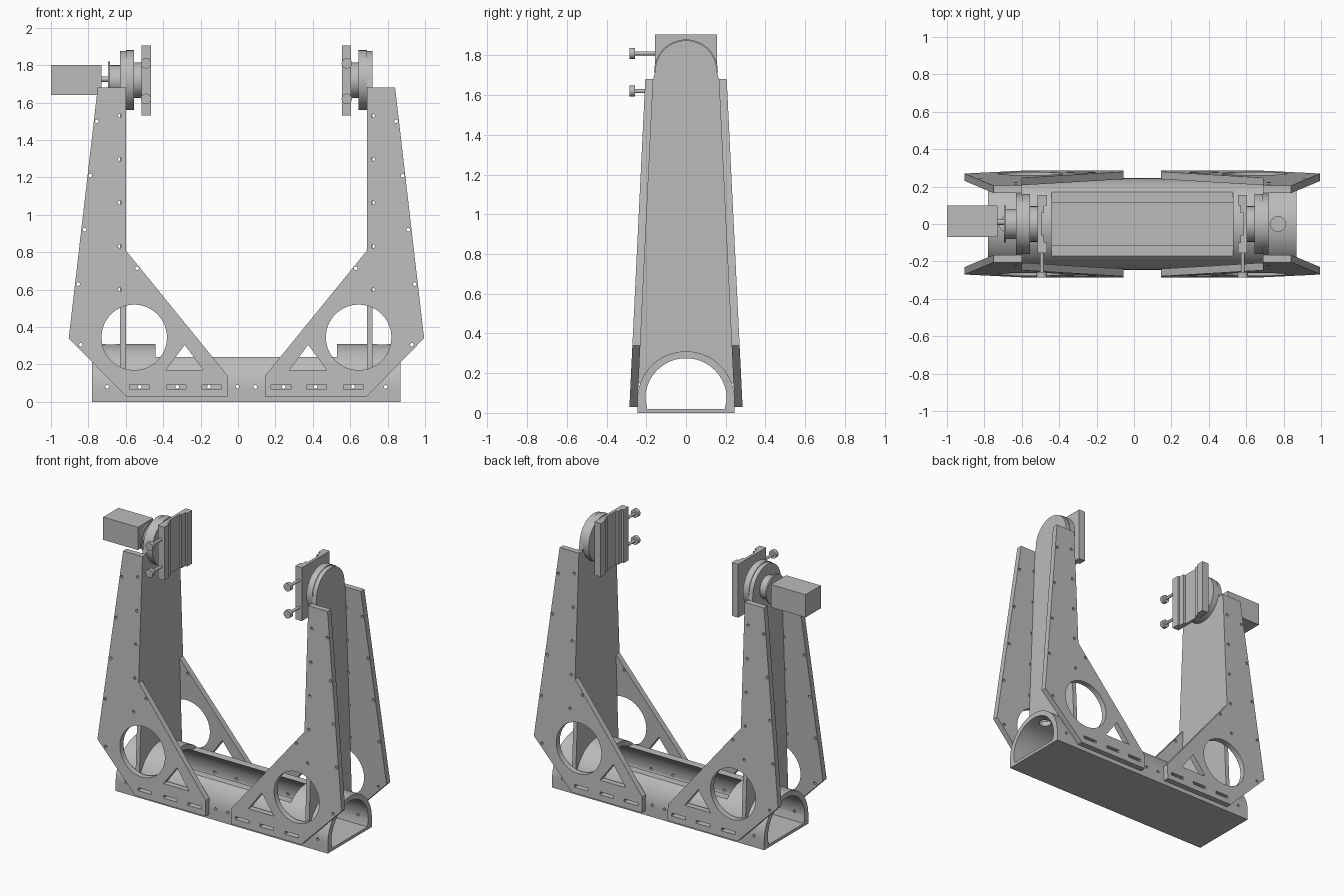
import bpy, bmesh
from math import pi, sin, cos, radians
from mathutils import Matrix, Vector

if "Cube" in bpy.data.objects:
    bpy.data.objects.remove(bpy.data.objects["Cube"])

grey = bpy.data.materials.new("machined grey")
grey.use_nodes = True
grey.diffuse_color = (0.5, 0.5, 0.5, 1)
grey.node_tree.nodes["Principled BSDF"].inputs["Base Color"].default_value = grey.diffuse_color

MID = 0.045      # x of the mirror plane between the two towers
AXIS = 1.72      # height of the rotation axis


def finish(name, bm, smooth=True):
    bmesh.ops.remove_doubles(bm, verts=bm.verts, dist=1e-5)
    bmesh.ops.recalc_face_normals(bm, faces=bm.faces)
    me = bpy.data.meshes.new(name)
    bm.to_mesh(me)
    bm.free()
    me.materials.clear()
    me.materials.append(grey)
    ob = bpy.data.objects.new(name, me)
    bpy.context.collection.objects.link(ob)
    if smooth:
        shade(ob)
    return ob


def shade(ob):
    bpy.ops.object.select_all(action='DESELECT')
    ob.select_set(True)
    bpy.context.view_layer.objects.active = ob
    bpy.ops.object.shade_smooth_by_angle(angle=radians(30))


def arc(cx, cy, r, a0=0.0, a1=2 * pi, n=32, closed=True):
    count = n if closed else n + 1
    return [(cx + r * cos(a0 + (a1 - a0) * i / n),
             cy + r * sin(a0 + (a1 - a0) * i / n)) for i in range(count)]


def slab(name, loops, place):
    """Extrude an outline with holes; place(u, v, w) maps it, w from 0 to 1."""
    cu = bpy.data.curves.new(name, 'CURVE')
    cu.dimensions = '2D'
    cu.fill_mode = 'BOTH'
    cu.extrude = 0.5
    for pts in loops:
        sp = cu.splines.new('POLY')
        sp.points.add(len(pts) - 1)
        for p, (u, v) in zip(sp.points, pts):
            p.co = (u, v, 0, 1)
        sp.use_cyclic_u = True
    tmp = bpy.data.objects.new(name, cu)
    bpy.context.collection.objects.link(tmp)
    dg = bpy.context.evaluated_depsgraph_get()
    me = bpy.data.meshes.new_from_object(tmp.evaluated_get(dg))
    bm = bmesh.new()
    bm.from_mesh(me)
    bpy.data.objects.remove(tmp)
    bpy.data.meshes.remove(me)
    for v in bm.verts:
        v.co = place(v.co.x, v.co.y, v.co.z + 0.5)
    return finish(name, bm)


def add_cyl(bm, a, b, r, n=32):
    a, b = Vector(a), Vector(b)
    rot = (b - a).to_track_quat('Z', 'Y').to_matrix().to_4x4()
    bmesh.ops.create_cone(bm, cap_ends=True, segments=n, radius1=r, radius2=r,
                          depth=(b - a).length,
                          matrix=Matrix.Translation((a + b) / 2) @ rot)


def add_box(bm, lo, hi):
    lo, hi = Vector(lo), Vector(hi)
    bmesh.ops.create_cube(bm, size=1, matrix=Matrix.Translation((lo + hi) / 2)
                          @ Matrix.Diagonal((*(hi - lo), 1)))


def cylinder(name, a, b, r, n=48):
    bm = bmesh.new()
    add_cyl(bm, a, b, r, n)
    return finish(name, bm)


# Arched base tube with a flat floor
outer = [(0.245, 0)] + arc(0, 0.065, 0.245, 0, pi, 48, False) + [(-0.245, 0)]
inner = [(0.195, 0.02)] + arc(0, 0.07, 0.205, 0, pi, 48, False) + [(-0.195, 0.02)]
base = slab("base_tube", [outer, inner],
            lambda u, v, w: (MID + (w - 0.5) * 1.65, u, v))

# Cutter: open top, side bolt holes and cable holes
bm = bmesh.new()
add_box(bm, (-0.44, -0.4, 0.24), (0.53, 0.4, 0.5))
for s in (-1, 1):
    for off in (0.0475, 0.2, 0.37, 0.57, 0.745):
        add_cyl(bm, (MID + s * off, -0.4, 0.08), (MID + s * off, 0.4, 0.08), 0.01, 12)
    add_cyl(bm, (MID + s * 0.725, 0, 0.2), (MID + s * 0.725, 0, 0.4), 0.04)
cutter = finish("base_cutter", bm, False)
cutter.hide_render = True
mod = base.modifiers.new("openings", 'BOOLEAN')
mod.object = cutter
mod.solver = 'EXACT'
bpy.context.view_layer.objects.active = base
bpy.ops.object.modifier_apply(modifier=mod.name)
bpy.data.objects.remove(cutter)
shade(base)


# Leaning side plates
def lean(z):
    return 0.245 - 0.0485 * (z - 0.03)


plate = [(0.795, 1.68), (0.645, 1.68), (0.645, 0.81), (0.10, 0.14),
         (0.10, 0.03), (0.645, 0.03), (0.95, 0.34)]
holes = [arc(0.60, 0.345, 0.175, n=64), [(0.43, 0.17), (0.23, 0.17), (0.33, 0.305)]]
for c in (0.572, 0.375, 0.185):
    holes.append([(c - 0.053, 0.07), (c + 0.053, 0.07), (c + 0.053, 0.09), (c - 0.053, 0.09)])
bolts = [(0.80, 1.5), (0.835, 1.21), (0.865, 0.92), (0.90, 0.63), (0.885, 0.305), (0.585, 0.715)]
bolts += [(0.677, 0.60 + 0.2325 * i) for i in range(5)]
holes += [arc(x, z, 0.01, n=12) for x, z in bolts]

# Tower board: saddle at the bottom, round top
board = [(lean(0.15), 0.15), (lean(1.68), 1.68)]
board += arc(0, AXIS, 0.155, 0, pi, 40, False)
board += [(-lean(1.68), 1.68), (-lean(0.15), 0.15)]
board += arc(0, 0.065, 0.245, radians(160), radians(20), 40, False)

# Stepped clamp section: (offset from mirror plane, y)
half = [(0.56, 0.155), (0.51, 0.155), (0.51, 0.10), (0.525, 0.10), (0.525, 0.06), (0.54, 0.06)]
clamp = half + [(d, -y) for d, y in reversed(half)]

for s, side in ((-1, "right"), (1, "left")):
    for f, face in ((-1, "front"), (1, "back")):
        slab(f"{side}_{face}_plate", [plate] + holes,
             lambda u, v, w: (MID + s * u, f * (lean(v) + 0.04 * w), v))
    slab(f"{side}_tower_board", [board],
         lambda u, v, w: (MID + s * (0.645 + 0.03 * w), u, v))
    for part, d0, d1, r in (("bearing_disc", 0.60, 0.645, 0.16), ("hub", 0.56, 0.60, 0.095)):
        cylinder(f"{side}_{part}", (MID + s * d0, 0, AXIS), (MID + s * d1, 0, AXIS), r, 64)
    slab(f"{side}_clamp", [clamp],
         lambda u, v, w: (MID + s * u, v, 1.53 + 0.375 * w))
    # Clamp thumb screws
    x = MID + s * 0.537
    for z, level in ((1.62, "lower"), (1.81, "upper")):
        bm = bmesh.new()
        add_cyl(bm, (x, -0.26, z), (x, -0.15, z), 0.01, 16)
        add_cyl(bm, (x, -0.285, z), (x, -0.257, z), 0.028, 24)
        finish(f"{side}_{level}_thumb_screw", bm)

# Drive on the right tower
bm = bmesh.new()
add_box(bm, (-1.0, -0.07, 1.64), (-0.73, 0.10, 1.80))
finish("motor", bm, False)
cylinder("motor_shaft", (-0.73, 0.01, 1.725), (-0.68, 0.01, 1.725), 0.015, 24)
cylinder("coupling_flange", (-0.695, 0, AXIS), (-0.685, 0, AXIS), 0.10)
cylinder("coupling", (-0.685, 0, AXIS), (-0.63, 0, AXIS), 0.08)
